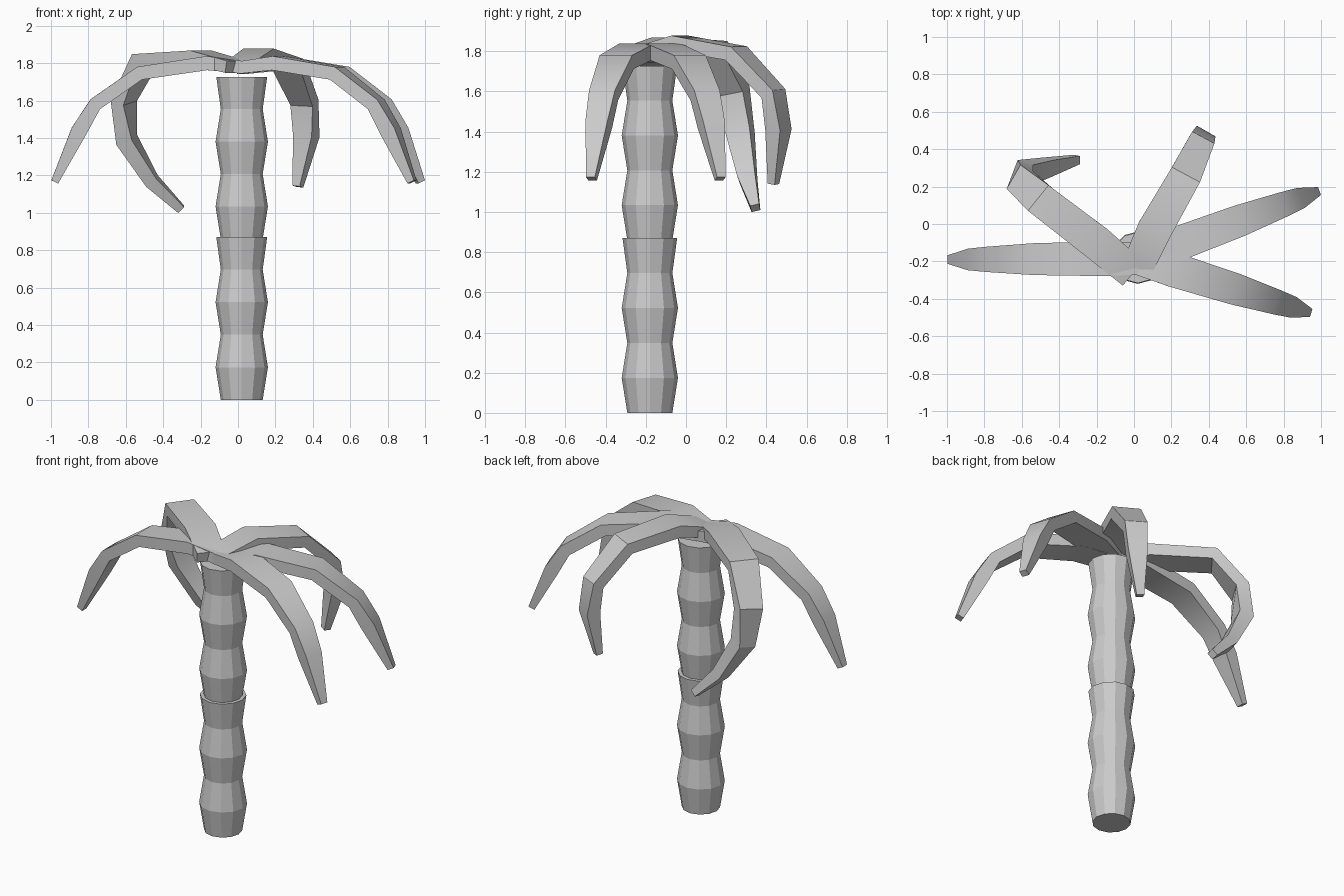
import bpy, bmesh, math
from mathutils import Vector

if "Cube" in bpy.data.objects:
    bpy.data.objects.remove(bpy.data.objects["Cube"])


def make_object(name, bm, smooth_angle=None):
    bmesh.ops.recalc_face_normals(bm, faces=bm.faces)
    mesh = bpy.data.meshes.new(name)
    bm.to_mesh(mesh)
    bm.free()
    obj = bpy.data.objects.new(name, mesh)
    bpy.context.collection.objects.link(obj)
    if smooth_angle:
        bpy.ops.object.select_all(action='DESELECT')
        bpy.context.view_layer.objects.active = obj
        obj.select_set(True)
        bpy.ops.object.shade_smooth_by_angle(angle=math.radians(smooth_angle))
    return obj


def loft(name, rings, smooth_angle=None):
    """Skin a list of closed vertex rings and cap both ends."""
    bm = bmesh.new()
    loops = [[bm.verts.new(p) for p in ring] for ring in rings]
    n = len(loops[0])
    for a, b in zip(loops, loops[1:]):
        for i in range(n):
            j = (i + 1) % n
            bm.faces.new((a[i], a[j], b[j], b[i]))
    bm.faces.new(loops[0])
    bm.faces.new(loops[-1])
    return make_object(name, bm, smooth_angle)


# Trunk: two stacked sections, each zigzagging between narrow and wide rings
SIDES = 12
CX, CY = 0.02, -0.18


def trunk(name, z0, z1):
    rings = []
    for k in range(6):
        r = 0.14 if k % 2 else 0.112
        if k == 5:
            r = 0.136
        z = z0 + (z1 - z0) * k / 5
        rings.append([(CX + r * math.cos(2 * math.pi * i / SIDES),
                       CY + r * math.sin(2 * math.pi * i / SIDES), z)
                      for i in range(SIDES)])
    loft(name, rings)


trunk("lower_trunk", 0.0, 0.87)
trunk("upper_trunk", 0.86, 1.727)


# Fronds: tapering rectangular strips that arch out and droop
def frond(name, path, sides, widths, thick):
    pts = [Vector(p) for p in path]
    rings = []
    for i, p in enumerate(pts):
        a, b = pts[max(i - 1, 0)], pts[min(i + 1, len(pts) - 1)]
        tangent = (b - a).normalized()
        side = Vector((*sides[i], 0))
        side = (side - tangent * side.dot(tangent)).normalized()
        up = tangent.cross(side).normalized()
        s, u = side * widths[i] / 2, up * thick[i] / 2
        rings.append([p - s - u, p + s - u, p + s + u, p - s + u])
    loft(name, rings, 30)


WIDTHS = [0.17, 0.185, 0.17, 0.135, 0.115, 0.045]
THICK = [0.065, 0.075, 0.073, 0.073, 0.085, 0.04]


def straight_frond(name, tip, base=(0.02, -0.185)):
    d = Vector(tip) - Vector(base)
    profile = [(0.0, 1.775), (0.21, 1.80), (0.56, 1.746),
               (0.79, 1.58), (0.875, 1.435), (1.0, 1.165)]
    path = [(base[0] + d.x * t, base[1] + d.y * t, z) for t, z in profile]
    frond(name, path, [(-d.y, d.x)] * 6, WIDTHS, THICK)


straight_frond("left_frond", (-0.98, -0.19), (0.05, -0.185))
straight_frond("right_back_frond", (0.975, 0.17))
straight_frond("right_front_frond", (0.93, -0.47))

# Back frond curls straight down
frond("back_frond",
      [(0.02, -0.23, 1.78), (0.11, -0.03, 1.84), (0.27, 0.25, 1.79),
       (0.355, 0.435, 1.59), (0.365, 0.46, 1.41), (0.32, 0.435, 1.14)],
      [(-0.87, 0.5)] * 6, WIDTHS, THICK)

# Back left frond hooks back towards the trunk
frond("hooked_frond",
      [(-0.01, -0.26, 1.78), (-0.2, -0.1, 1.83), (-0.5, 0.13, 1.815),
       (-0.61, 0.235, 1.6), (-0.595, 0.27, 1.39), (-0.46, 0.305, 1.17),
       (-0.305, 0.345, 1.02)],
      [(-0.62, -0.78), (-0.62, -0.78), (-0.6, -0.8), (-0.45, -0.9),
       (-0.3, -0.95), (-0.25, -0.97), (-0.2, -0.98)],
      [0.17, 0.185, 0.175, 0.15, 0.125, 0.09, 0.045],
      [0.065, 0.075, 0.075, 0.08, 0.09, 0.07, 0.045])
